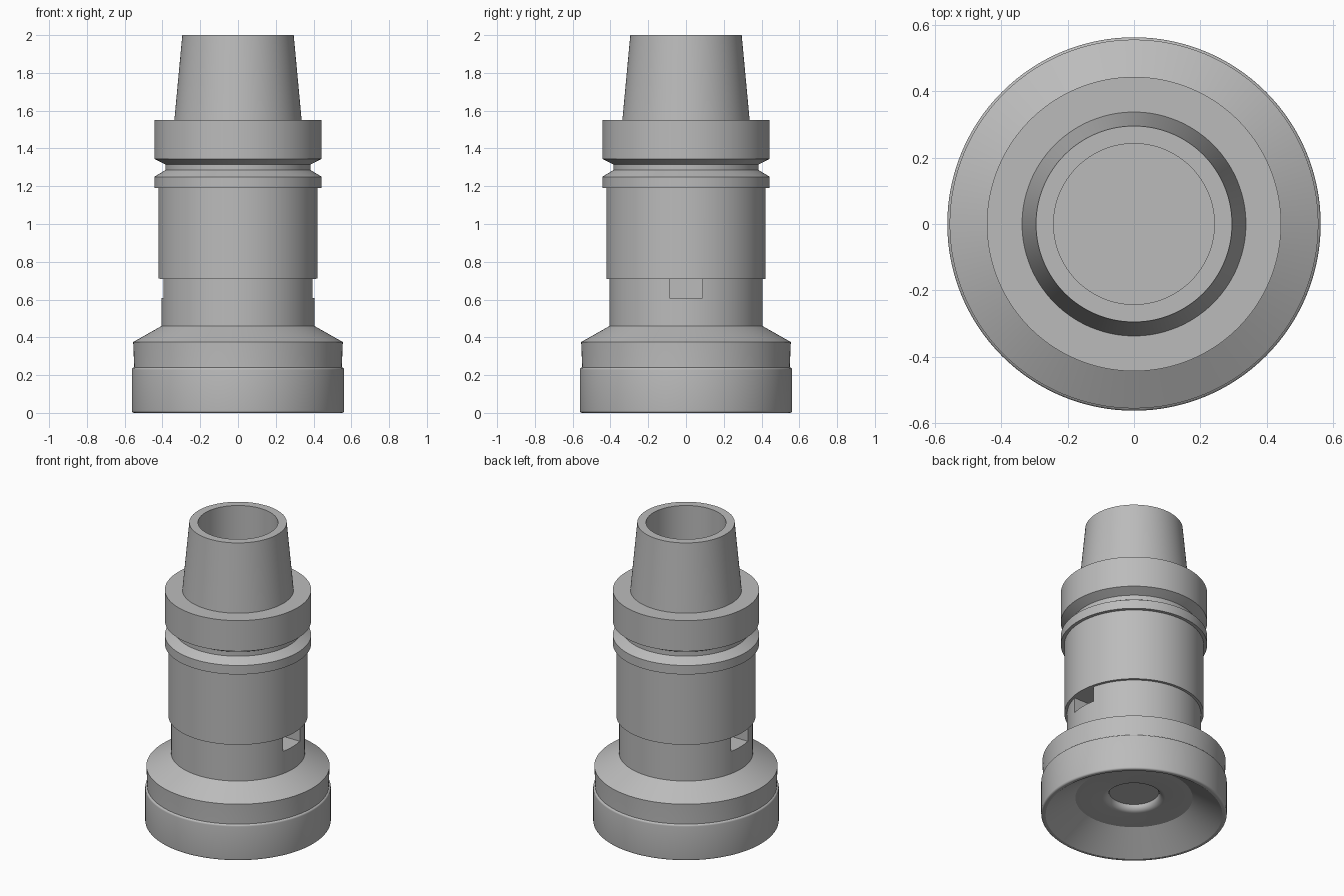
import bpy, bmesh, math
from mathutils import Matrix, Vector

cube = bpy.data.objects.get("Cube")
if cube:
    bpy.data.objects.remove(cube, do_unlink=True)

steel = bpy.data.materials.new("brushed_steel")
steel.use_nodes = True
colour = (0.5, 0.5, 0.5, 1)
steel.diffuse_color = colour
steel.node_tree.nodes["Principled BSDF"].inputs["Base Color"].default_value = colour


def add_object(name, bm):
    mesh = bpy.data.meshes.new(name)
    bm.to_mesh(mesh)
    bm.free()
    mesh.materials.append(steel)
    obj = bpy.data.objects.new(name, mesh)
    bpy.context.collection.objects.link(obj)
    return obj


def lathe(name, profile, steps=128):
    """Spin a (radius, height) profile that starts and ends on the axis."""
    bm = bmesh.new()
    verts = [bm.verts.new((r, 0, z)) for r, z in profile]
    edges = [bm.edges.new(pair) for pair in zip(verts, verts[1:])]
    bmesh.ops.spin(bm, geom=verts + edges, cent=(0, 0, 0), axis=(0, 0, 1),
                   angle=math.tau, steps=steps, use_duplicate=False)
    bmesh.ops.remove_doubles(bm, verts=bm.verts, dist=0.0005)
    bmesh.ops.recalc_face_normals(bm, faces=bm.faces)
    return add_object(name, bm)


def rounded(cx, cz, rad, start, end, n=5):
    """Arc of profile points, angles in degrees."""
    angles = [math.radians(start + (end - start) * i / n) for i in range(n + 1)]
    return [(cx + rad * math.cos(a), cz + rad * math.sin(a)) for a in angles]


# Profile from the bottom centre, up the outside and down into the top bore
underside = [(0, 0.16), (0.14, 0.16)] + rounded(0.19, 0.16, 0.04, 180, 270)
underside += [(0.355, 0.12), (0.535, 0.0)]
nut = rounded(0.55, 0.012, 0.012, -90, 0) + rounded(0.55, 0.228, 0.012, 0, 90)
nut += [(0.55, 0.25), (0.555, 0.375), (0.405, 0.46)]
body = [(0.405, 0.71), (0.422, 0.71), (0.422, 1.19)]
flange = [(0.443, 1.19), (0.443, 1.25), (0.385, 1.285),
          (0.385, 1.315), (0.443, 1.345), (0.443, 1.55)]
taper = [(0.337, 1.55), (0.295, 2.0), (0.242, 2.0), (0.242, 1.5), (0, 1.5)]
holder = lathe("tool_holder", underside + nut + body + flange + taper)

# Rectangular slots on both sides of the neck
bm = bmesh.new()
for side in (-1, 1):
    place = Matrix.Translation(Vector((side * 0.36, 0, 0.66)))
    bmesh.ops.create_cube(bm, size=1, matrix=place @ Matrix.Diagonal((0.22, 0.175, 0.101, 1)))
cutter = add_object("slot_cutter", bm)
cutter.hide_render = True

slots = holder.modifiers.new("side_slots", "BOOLEAN")
slots.operation = "DIFFERENCE"
slots.solver = "EXACT"
slots.object = cutter
bpy.ops.object.select_all(action="DESELECT")
bpy.context.view_layer.objects.active = holder
holder.select_set(True)
bpy.ops.object.modifier_apply(modifier=slots.name)
bpy.data.objects.remove(cutter, do_unlink=True)

bpy.ops.object.shade_smooth_by_angle(angle=math.radians(25))
